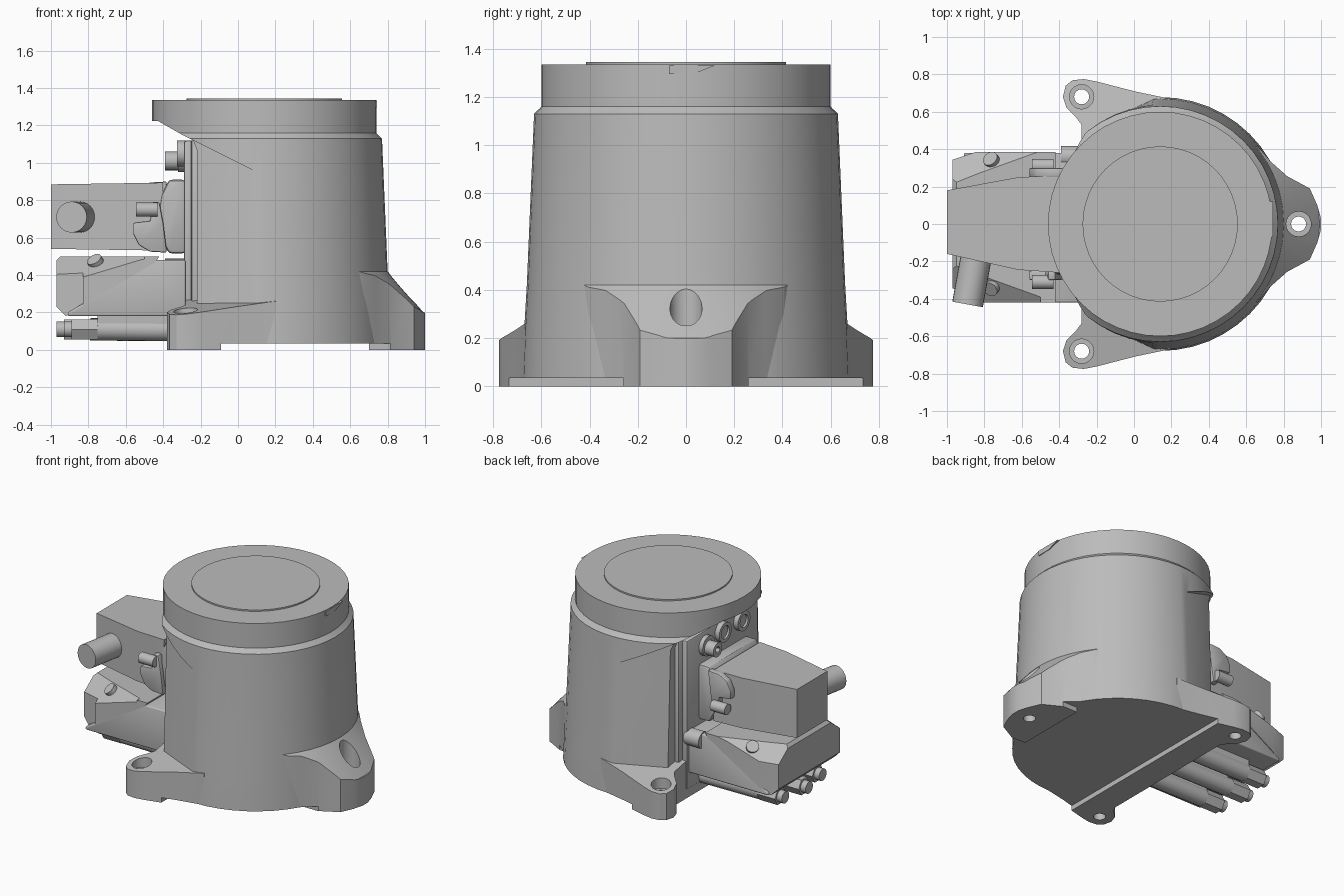
import bpy, bmesh, math
from mathutils import Vector

cube = bpy.data.objects.get("Cube")
if cube:
    bpy.data.objects.remove(cube)

grey = bpy.data.materials.new("cast_grey")
grey.use_nodes = True
COLOUR = (0.5, 0.5, 0.5, 1)
grey.diffuse_color = COLOUR
grey.node_tree.nodes["Principled BSDF"].inputs["Base Color"].default_value = COLOUR
CX = 0.14  # axis of the round body


def finish(name, bm):
    bmesh.ops.recalc_face_normals(bm, faces=bm.faces)
    mesh = bpy.data.meshes.new(name)
    bm.to_mesh(mesh)
    bm.free()
    obj = bpy.data.objects.new(name, mesh)
    obj.data.materials.append(grey)
    bpy.context.collection.objects.link(obj)
    return obj


def prism(name, pts, low, high):
    """Closed solid between two mapped copies of one outline."""
    bm = bmesh.new()
    a = [bm.verts.new(low(*p)) for p in pts]
    b = [bm.verts.new(high(*p)) for p in pts]
    bm.faces.new(a)
    bm.faces.new(b)
    for i in range(len(pts)):
        j = (i + 1) % len(pts)
        bm.faces.new((a[i], a[j], b[j], b[i]))
    return finish(name, bm)


def side_prism(name, pts, y0, y1):
    return prism(name, pts, lambda x, z: (x, y0, z), lambda x, z: (x, y1, z))


def flat_prism(name, pts, z0, z1):
    return prism(name, pts, lambda x, y: (x, y, z0), lambda x, y: (x, y, z1))


def box(name, x, y, z):
    return flat_prism(name, [(x[0], y[0]), (x[1], y[0]), (x[1], y[1]), (x[0], y[1])], *z)


def rod(name, start, end, r, sides=20):
    start, end = Vector(start), Vector(end)
    turn = (end - start).to_track_quat('Z', 'Y')
    ring = [(r * math.cos(math.tau * i / sides), r * math.sin(math.tau * i / sides))
            for i in range(sides)]
    return prism(name, ring, lambda u, v: start + turn @ Vector((u, v, 0)),
                 lambda u, v: end + turn @ Vector((u, v, 0)))


def lathe(name, profile, sides=48):
    bm = bmesh.new()
    rings = [[bm.verts.new((CX + r * math.cos(math.tau * i / sides),
                            r * math.sin(math.tau * i / sides), z))
              for i in range(sides)] for r, z in profile]
    for a, b in zip(rings, rings[1:]):
        for i in range(sides):
            j = (i + 1) % sides
            bm.faces.new((a[i], a[j], b[j], b[i]))
    bm.faces.new(rings[0])
    bm.faces.new(rings[-1])
    return finish(name, bm)


def activate(obj):
    bpy.ops.object.select_all(action='DESELECT')
    obj.select_set(True)
    bpy.context.view_layer.objects.active = obj


def modify(obj, kind, **settings):
    mod = obj.modifiers.new("step", kind)
    for key, value in settings.items():
        setattr(mod, key, value)
    activate(obj)
    bpy.ops.object.modifier_apply(modifier=mod.name)


def cut(obj, *cutters, operation='DIFFERENCE'):
    for cutter in cutters:
        modify(obj, 'BOOLEAN', operation=operation, solver='EXACT', object=cutter)
        bpy.data.objects.remove(cutter)


def bevel(obj, width, segments=2):
    modify(obj, 'BEVEL', width=width, segments=segments, limit_method='ANGLE')


def underside():
    """Shallow relief that leaves pads under the feet."""
    edge = [(-0.09, 1), (0.83, 1), (0.83, 0.26), (0.7, 0.26)]
    return flat_prism("cutter", edge + [(x, -y) for x, y in edge[::-1]], -0.1, 0.035)


# Tapered round body with top collar, cut flat on the connector side
body = lathe("body", [(0.68, 0), (0.67, 0.25), (0.66, 0.42), (0.63, 1.13), (0.604, 1.155),
                      (0.6, 1.16), (0.6, 1.335)])
cut(body, side_prism("cutter", [(-0.22, -0.1), (-0.22, 1.07), (-0.24, 1.12), (-0.29, 1.145),
                                (-0.43, 1.225), (-0.8, 1.225), (-0.8, -0.1)], -1, 1), underside())
# Flat flanks either side of the connector panel, with sloping tops
for s in (1, -1):
    cut(body, prism("cutter", [(-0.3, 0.482), (0.16, 0.694), (0.16, 0.9), (-0.3, 0.9)],
                    lambda x, y: (x, s * y, 0.2), lambda x, y: (x, s * (y - 0.03), 1.0 - 0.5 * x)))
lathe("top_disc", [(0.415, 1.33), (0.415, 1.345)])
prism("collar_mark", [(-0.07, 1.33), (-0.07, 1.295), (0.03, 1.295), (0.12, 1.33)],
      lambda y, z: (0.72, y, z), lambda y, z: (0.743, y, z))

# Two connector-side feet with gently sloping tops
foot = [(-0.28, 0.3), (-0.28, 0.53), (-0.31, 0.57), (-0.36, 0.62), (-0.38, 0.68), (-0.365, 0.74),
        (-0.33, 0.768), (-0.27, 0.775), (-0.2, 0.762), (0, 0.71), (0.2, 0.668), (0.25, 0.6), (0.25, 0.3)]
for side, label in ((1, "rear"), (-1, "front")):
    obj = prism(label + "_foot", foot, lambda x, y: (x, y * side, 0),
                lambda x, y: (x, y * side, 0.2 + 0.1 * (x + 0.38) - 0.2 * (y - 0.68)))
    spot = (-0.28, 0.68 * side)
    cut(obj, underside(), rod("cutter", (*spot, -0.1), (*spot, 0.5), 0.04),
        rod("cutter", (*spot, 0.15), (*spot, 0.5), 0.065))
box("base_web", (-0.28, -0.09), (-0.4, 0.4), (0, 0.2))

# Single foot on the far side, its top following a cone around the body
half = [(0.5, 0.48), (0.62, 0.44), (0.67, 0.405), (0.735, 0.33), (0.82, 0.255), (0.94, 0.19),
        (0.98, 0.1), (1, 0.03)]
toe = flat_prism("side_foot", half + [(x, -y) for x, y in half[::-1]], 0, 0.6)
cut(toe, lathe("cutter", [(0.9, -0.1), (0.9, 0.2), (0.852, 0.2), (0.655, 0.425), (0.2, 0.425)]),
    operation='INTERSECT')
cut(toe, underside(), rod("cutter", (0.88, 0, -0.1), (0.88, 0, 0.6), 0.04),
    rod("cutter", (0.88, 0, 0.2), (0.88, 0, 0.6), 0.067))

# Stepped connector panel
bevel(box("panel_flange", (-0.25, -0.2), (-0.44, 0.44), (0.05, 1.13)), 0.015)
bevel(box("panel_plate", (-0.29, -0.24), (-0.4, 0.4), (0.06, 1.12)), 0.015)

# Panel fittings near the top
plug = rod("panel_plug", (-0.39, 0.2, 1.01), (-0.28, 0.2, 1.01), 0.05)
cut(plug, rod("cutter", (-0.5, 0.2, 1.01), (-0.36, 0.2, 1.01), 0.025, 6))
rod("panel_plug_collar", (-0.32, 0.2, 1.02), (-0.28, 0.2, 1.02), 0.07)
for y in (0.02, -0.19):
    port = rod("panel_port", (-0.325, y, 1.05), (-0.28, y, 1.05), 0.07)
    cut(port, rod("cutter", (-0.5, y, 1.05), (-0.31, y, 1.05), 0.045))

# Upper connector: flange, tapered hood and side cable
flange = side_prism("upper_flange", [(-0.28, 0.515), (-0.37, 0.515), (-0.41, 0.59), (-0.43, 0.71),
                                     (-0.41, 0.83), (-0.37, 0.91), (-0.28, 0.91)], -0.27, 0.27)
bevel(flange, 0.02)
hood = [(-1, -0.16), (-1, 0.18), (-0.62, 0.25), (-0.4, 0.26), (-0.4, -0.26), (-0.62, -0.245)]
prism("upper_hood", hood, lambda x, y: (x, y, 0.54 - 0.015 * (x + 1)),
      lambda x, y: (x, y, 0.885 + 0.015 * (x + 1)))
rod("cable", (-0.83, -0.1, 0.71), (-0.89, -0.43, 0.71), 0.083, 24)

# Latches and pins beside the upper connector, the rear one turned over
latch_edge = [(-0.38, -0.19), (-0.47, -0.185), (-0.53, -0.15), (-0.56, -0.09), (-0.56, -0.03),
              (-0.47, -0.02), (-0.46, 0.08), (-0.42, 0.08), (-0.40, -0.03)]
for s in (1, -1):
    latch = side_prism("latch", [(x, 0.71 - s * z) for x, z in latch_edge], s * 0.25, s * 0.30)
    bevel(latch, 0.008)
    pin_z = 0.71 - s * 0.04
    rod("latch_pin", (-0.545, s * 0.31, pin_z), (-0.43, s * 0.31, pin_z), 0.038, 16)

# Lower connector: housing and angled hood with sloping shoulders
housing = side_prism("lower_housing", [(-0.28, 0.48), (-0.44, 0.48), (-0.91, 0.2), (-0.91, 0.18),
                                       (-0.28, 0.18)], -0.42, 0.38)
bevel(housing, 0.04, 3)
cover = side_prism("lower_hood", [(-0.97, 0.48), (-0.95, 0.5), (-0.42, 0.5), (-0.44, 0.47),
                                  (-0.92, 0.18), (-0.97, 0.23)], -0.42, 0.385)
for s in (1, -1):
    cut(cover, flat_prism("cutter", [(-1.1, s * 0.3), (-0.83, s * 0.39), (-0.83, s * 0.6),
                                     (-1.1, s * 0.6)], 0.1, 0.6),
        prism("cutter", [(0, 0), (1, 0), (0, 1)],
              lambda u, v: (-1, s * (0.43 - 0.24 * u), 0.51 - 0.18 * v),
              lambda u, v: (-0.5, s * (0.43 - 0.06 * u), 0.51 - 0.03 * v)))
    rod("hood_screw", (-0.72, s * 0.29, 0.40), (-0.77, s * 0.35, 0.485), 0.042, 16)
rod("housing_screw", (-0.39, 0.36, 0.43), (-0.27, 0.36, 0.43), 0.058)

# Three slim cable glands under the lower connector
for y, tip in ((0.21, -0.93), (0, -0.97), (-0.21, -0.93)):
    rod("gland_sleeve", (tip + 0.18, y, 0.11), (-0.2, y, 0.105), 0.06)
    rod("gland_nut", (tip + 0.04, y, 0.11), (tip + 0.18, y, 0.11), 0.062, 6)
    rod("gland_tip", (tip, y, 0.11), (tip + 0.06, y, 0.11), 0.042, 16)
    box("gland_bracket", (-0.75, -0.25), (y - 0.05, y + 0.05), (0.13, 0.2))

# Smooth curves while keeping hard edges
for obj in bpy.context.collection.objects:
    if obj.type == 'MESH' and grey.name in obj.data.materials:
        activate(obj)
        bpy.ops.object.shade_smooth_by_angle(angle=math.radians(30))
